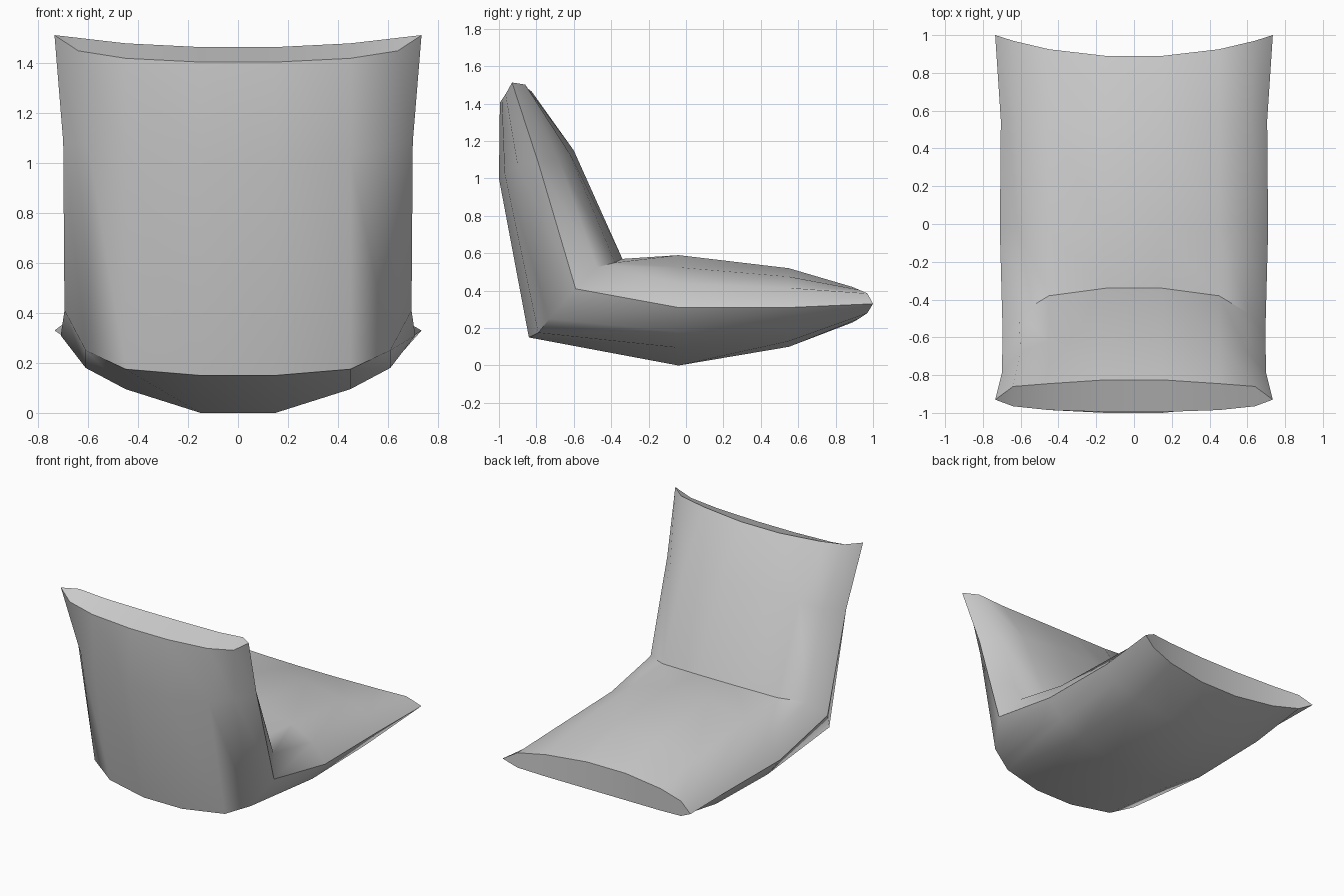
import bpy, bmesh

if "Cube" in bpy.data.objects:
    bpy.data.objects.remove(bpy.data.objects["Cube"])

# Half cross-sections of the padded shell, ordered along the seat then up the back.
# Each: rim x, edge x, then (y, z) for upper centre, upper side, upper rim,
# edge, lower rim, lower side, lower centre.
SECTIONS = [
    (.64, .735, [(.89, .42), (.925, .405), (.97, .385), (1.0, .33), (.97, .28), (.925, .25), (.89, .23)]),
    (.62, .705, [(.55, .52), (.55, .475), (.55, .415), (.55, .31), (.55, .20), (.55, .13), (.55, .10)]),
    (.61, .71, [(-.04, .59), (-.04, .525), (-.04, .44), (-.04, .31), (-.04, .18), (-.04, .095), (-.04, 0)]),
    (.61, .695, [(-.34, .57), (-.38, .55), (-.475, .525), (-.59, .41), (-.73, .25), (-.79, .175), (-.84, .15)]),
    (.60, .70, [(-.60, 1.15), (-.62, 1.13), (-.68, 1.10), (-.79, 1.085), (-.90, 1.07), (-.97, 1.03), (-1.0, 1.0)]),
    (.64, .735, [(-.825, 1.465), (-.845, 1.48), (-.86, 1.502), (-.93, 1.513), (-.965, 1.45), (-.985, 1.42), (-.995, 1.405)]),
]


def section_ring(bm, rim, edge, pts):
    """Mirror a half section into a closed 14-sided ring."""
    xs = [.15, .45, rim, edge, rim, .45, .15]
    right = [bm.verts.new((x, y, z)) for x, (y, z) in zip(xs, pts)]
    left = [bm.verts.new((-x, y, z)) for x, (y, z) in zip(xs, pts)]
    return right + left[::-1]


def cap(bm, ring):
    """Close an end with strips running from upper to lower outline."""
    upper = ring[10:][::-1][::-1] + ring[:4]
    lower = ring[3:11][::-1]
    for i in range(len(upper) - 1):
        face = []
        for v in (upper[i], upper[i + 1], lower[i + 1], lower[i]):
            if v not in face:
                face.append(v)
        bm.faces.new(face)


# Seat and backrest in one lofted shell
bm = bmesh.new()
rings = [section_ring(bm, *s) for s in SECTIONS]
for a, b in zip(rings, rings[1:]):
    for i in range(len(a)):
        j = (i + 1) % len(a)
        bm.faces.new((a[i], a[j], b[j], b[i]))
cap(bm, rings[0])
cap(bm, rings[-1])
bmesh.ops.recalc_face_normals(bm, faces=bm.faces[:])

mesh = bpy.data.meshes.new("seat_shell")
bm.to_mesh(mesh)
bm.free()
shell = bpy.data.objects.new("seat_shell", mesh)
bpy.context.collection.objects.link(shell)

# Smooth padding with crisp end outlines
bpy.context.view_layer.objects.active = shell
shell.select_set(True)
bpy.ops.object.shade_smooth_by_angle(angle=0.9)
